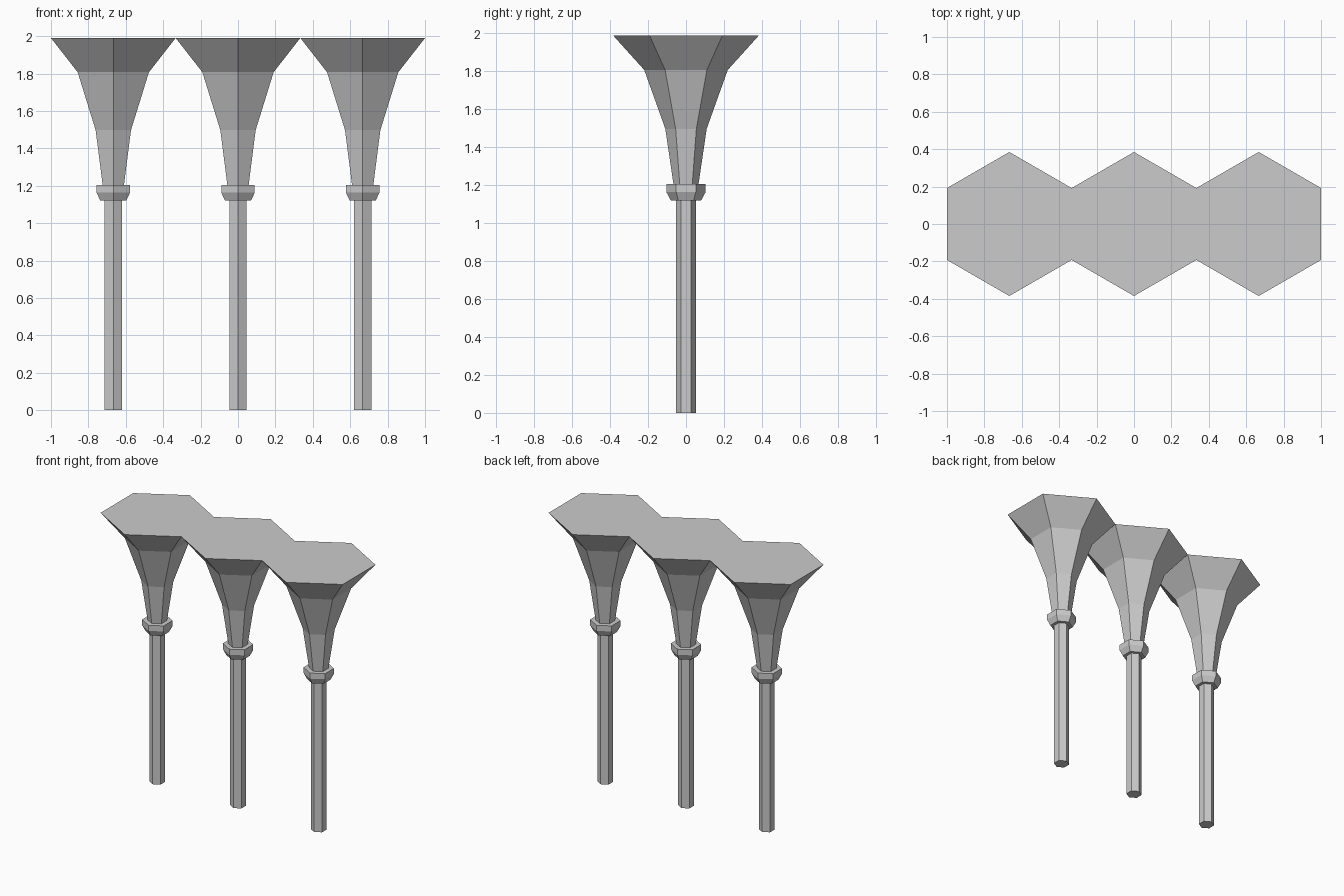
import bpy, bmesh, math

if "Cube" in bpy.data.objects:
    bpy.data.objects.remove(bpy.data.objects["Cube"])

stone = bpy.data.materials.new("grey_stone")
stone.diffuse_color = (0.6, 0.6, 0.6, 1)
stone.use_nodes = True
stone.node_tree.nodes["Principled BSDF"].inputs["Base Color"].default_value = stone.diffuse_color


def hex_loft(name, x, rings):
    """Capped six-sided solid through (z, corner radius) rings, corners on the y axis."""
    bm = bmesh.new()
    loops = []
    for z, r in rings:
        angles = [math.radians(90 + 60 * i) for i in range(6)]
        loops.append([bm.verts.new((r * math.cos(a), r * math.sin(a), z)) for a in angles])
    for low, high in zip(loops, loops[1:]):
        for i in range(6):
            j = (i + 1) % 6
            bm.faces.new((low[i], low[j], high[j], high[i]))
    bm.faces.new(loops[0][::-1])
    bm.faces.new(loops[-1])
    mesh = bpy.data.meshes.new(name)
    bm.to_mesh(mesh)
    bm.free()
    mesh.materials.append(stone)
    obj = bpy.data.objects.new(name, mesh)
    obj.location.x = x
    bpy.context.collection.objects.link(obj)


# Three columns whose flared tops meet side to side
top_radius = (1 / 3) / math.cos(math.radians(30))
for n, side in enumerate(("left", "middle", "right")):
    x = (n - 1) * 2 / 3
    # Slim shaft
    hex_loft(side + "_shaft", x, [(0, 0.054), (1.12, 0.054)])
    # Collar with a chamfered underside
    hex_loft(side + "_collar", x, [(1.12, 0.08), (1.163, 0.103), (1.205, 0.103)])
    # Flared capital
    hex_loft(side + "_capital", x, [(1.205, 0.066), (1.497, 0.109),
                                    (1.807, 0.22), (1.99, top_radius)])
